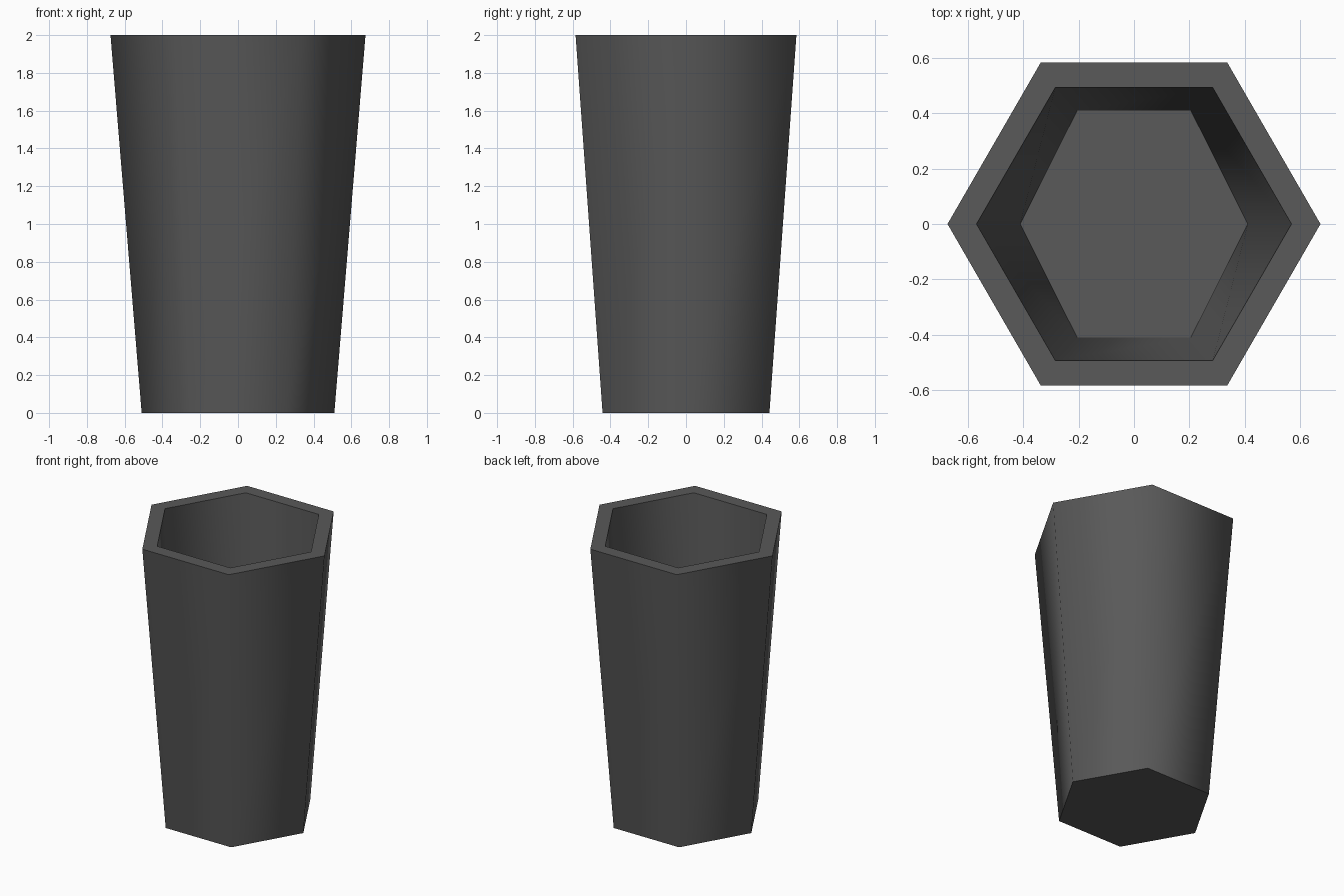
import bpy
import bmesh
from math import cos, sin, pi, radians

if "Cube" in bpy.data.objects:
    bpy.data.objects.remove(bpy.data.objects["Cube"])

mat = bpy.data.materials.new("dark grey")
mat.use_nodes = True
grey = (0.1, 0.1, 0.1, 1)
mat.diffuse_color = grey
mat.node_tree.nodes["Principled BSDF"].inputs["Base Color"].default_value = grey

SIDES = 6
bm = bmesh.new()


def ring(radius, z, depth_scale=1.0):
    """Hexagon of vertices with corners on the x axis."""
    angles = [2 * pi * i / SIDES for i in range(SIDES)]
    return [bm.verts.new((radius * cos(a), radius * sin(a) * depth_scale, z))
            for a in angles]


# Rings run from the base up the outside, over the rim and down to the floor
rings = [ring(0.51, 0), ring(0.675, 2), ring(0.57, 2), ring(0.412, 0.1, 1.15)]
for low, high in zip(rings, rings[1:]):
    for i in range(SIDES):
        j = (i + 1) % SIDES
        bm.faces.new((low[i], low[j], high[j], high[i]))

# Underside and inner floor
bm.faces.new(rings[0][::-1])
bm.faces.new(rings[-1])
bmesh.ops.recalc_face_normals(bm, faces=bm.faces)

mesh = bpy.data.meshes.new("hexagonal_cup")
bm.to_mesh(mesh)
bm.free()
cup = bpy.data.objects.new("hexagonal_cup", mesh)
bpy.context.collection.objects.link(cup)
mesh.materials.append(mat)

# Soft wall corners, crisp rim and base
bpy.ops.object.select_all(action="DESELECT")
cup.select_set(True)
bpy.context.view_layer.objects.active = cup
bpy.ops.object.shade_smooth_by_angle(angle=radians(70))
